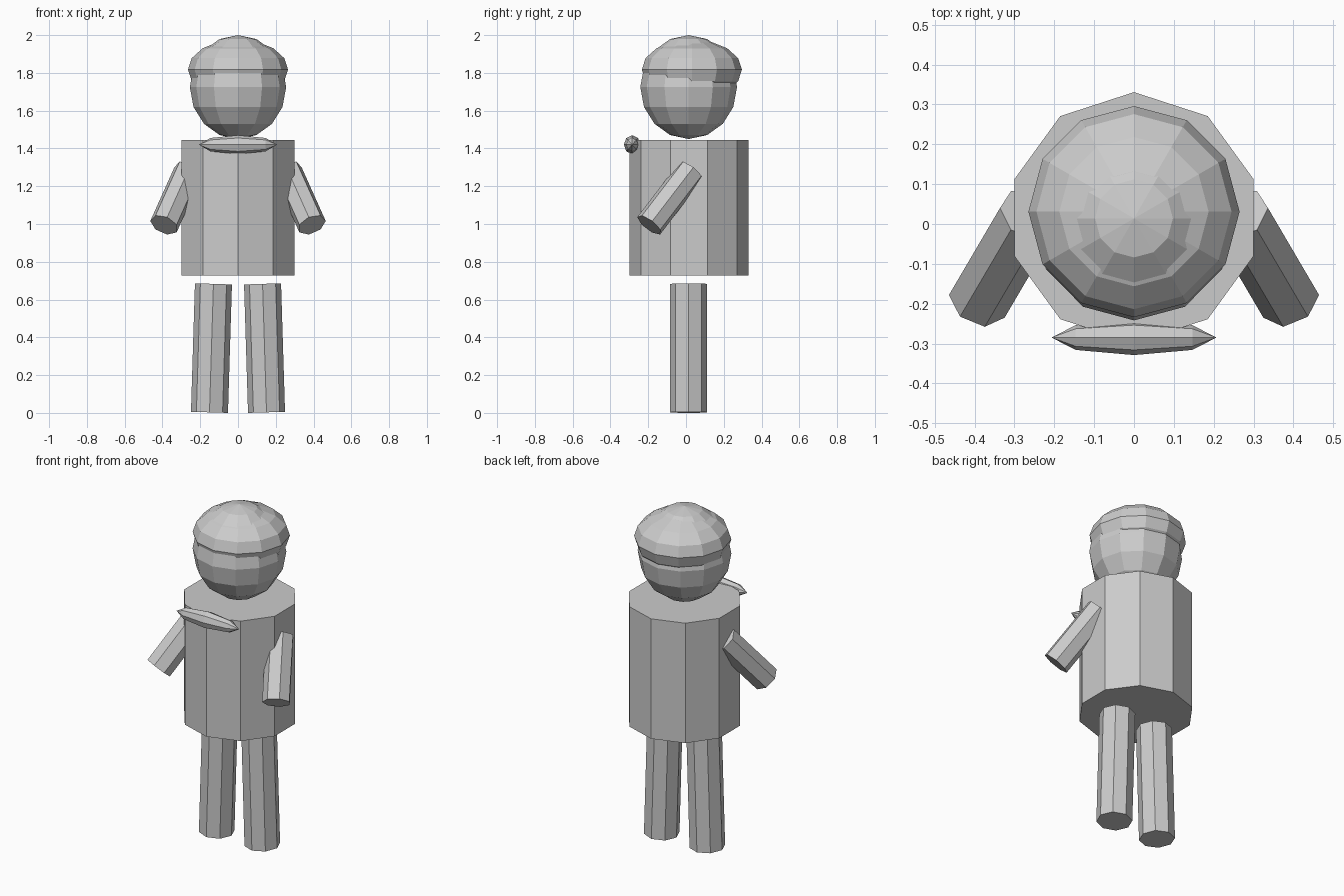
import bpy, bmesh, math
from mathutils import Vector, Matrix

if "Cube" in bpy.data.objects:
    bpy.data.objects.remove(bpy.data.objects["Cube"])

grey = bpy.data.materials.new("plain grey")
grey.diffuse_color = (0.6, 0.6, 0.6, 1)
grey.use_nodes = True
grey.node_tree.nodes["Principled BSDF"].inputs["Base Color"].default_value = grey.diffuse_color


def finish(name, bm):
    bmesh.ops.recalc_face_normals(bm, faces=bm.faces)
    me = bpy.data.meshes.new(name)
    bm.to_mesh(me)
    bm.free()
    me.materials.append(grey)
    ob = bpy.data.objects.new(name, me)
    bpy.context.collection.objects.link(ob)
    return ob


def prism(name, start, end, radius, sides, side_dir):
    """Straight rod from start to end with one corner pointing along side_dir."""
    a, b = Vector(start), Vector(end)
    d = (b - a).normalized()
    u = Vector(side_dir)
    u = (u - d * u.dot(d)).normalized()
    v = d.cross(u)
    bm = bmesh.new()
    rings = []
    for c in (a, b):
        rings.append([bm.verts.new(c + radius * (u * math.cos(t) + v * math.sin(t)))
                      for t in (2 * math.pi * k / sides for k in range(sides))])
    bm.faces.new(rings[0])
    bm.faces.new(rings[1])
    for k in range(sides):
        j = (k + 1) % sides
        bm.faces.new((rings[0][k], rings[0][j], rings[1][j], rings[1][k]))
    return finish(name, bm)


def ellipsoid(name, centre, radii, segments, rings, rot=Matrix()):
    bm = bmesh.new()
    bmesh.ops.create_uvsphere(bm, u_segments=segments, v_segments=rings, radius=1)
    m = Matrix.Translation(centre) @ Matrix.Diagonal((*radii, 1)) @ rot
    bmesh.ops.transform(bm, matrix=m, verts=bm.verts)
    return finish(name, bm)


# Body: ten-sided drum
prism("body", (0, 0.016, 0.727), (0, 0.016, 1.445), 0.315, 10, (0, 1, 0))

# Head and the flattened cap that sits around its top
ellipsoid("head", (0, 0.014, 1.725), (0.255, 0.256, 0.275), 12, 8)
ellipsoid("cap", (0, 0.031, 1.817), (0.265, 0.265, 0.16), 12, 8)

# Neck bow: spindle lying along x
ellipsoid("neck_bow", (0, -0.285, 1.42), (0.207, 0.044, 0.05), 8, 4,
          Matrix.Rotation(math.pi / 2, 4, 'Y'))

# Arms and legs, mirrored
for s, side in ((-1, "left"), (1, "right")):
    prism(side + "_arm", (s * 0.391, -0.194, 0.995), (s * 0.263, 0.024, 1.28),
          0.078, 7, (s, 0, 0))
    prism(side + "_leg", (s * 0.151, 0.014, 0.003), (s * 0.13, 0.014, 0.683),
          0.098, 8, (s, 0, 0))
